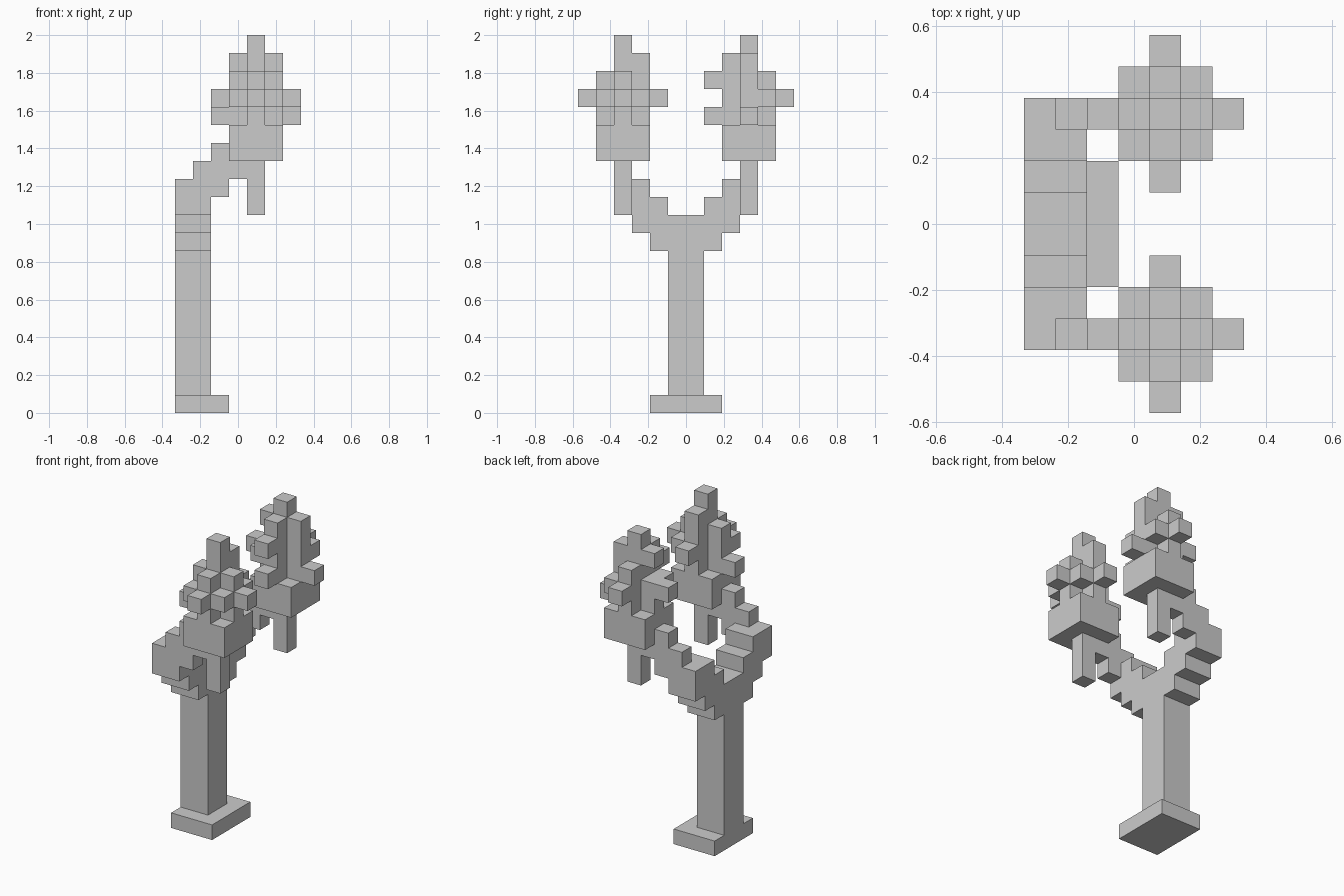
import bpy, bmesh
from mathutils import Vector

if "Cube" in bpy.data.objects:
    bpy.data.objects.remove(bpy.data.objects["Cube"])

# One block is 1/21 of the height; cells are (i, j, k) on a 7 x 12 x 21 grid
S = 2 / 21
parts = {}


def box(part, x, y, z):
    """Fill inclusive cell ranges of a part."""
    cells = parts.setdefault(part, set())
    for i in range(x[0], x[1] + 1):
        for j in range(y[0], y[1] + 1):
            for k in range(z[0], z[1] + 1):
                cells.add((i, j, k))


# Foot and trunk
box("foot", (0, 2), (4, 7), (0, 0))
box("trunk", (0, 1), (5, 6), (1, 8))
box("trunk", (0, 1), (4, 7), (9, 9))
box("trunk", (0, 1), (3, 8), (10, 10))

# Stepped branches, mirrored front to back
branch = [((0, 1), (2, 4), (11, 11)), ((0, 1), (2, 3), (12, 12)),
          ((2, 2), (2, 2), (12, 12)), ((1, 3), (2, 2), (13, 13)),
          ((2, 2), (2, 2), (14, 14))]
for x, y, z in branch:
    box("front_branch", x, y, z)
    box("back_branch", x, (11 - y[1], 11 - y[0]), z)


def crown(part, cy, columns, tips):
    """Stem, block of foliage, side columns and single-block tips."""
    box(part, (4, 4), (cy, cy), (11, 20))
    box(part, (3, 5), (cy - 1, cy + 1), (14, 15))
    for (dx, dy), top in columns.items():
        box(part, (4 + dx,) * 2, (cy + dy,) * 2, (16, top))
    for dx, dy, k in tips:
        box(part, (4 + dx,) * 2, (cy + dy,) * 2, (k, k))


crown("front_crown", 2,
      {(0, -1): 18, (1, 0): 18, (0, 1): 19, (-1, 0): 18},
      [(0, -2, 17), (0, 2, 17), (2, 0, 17), (-2, 0, 16),
       (-1, -1, 17), (1, -1, 17), (1, 1, 17)])
crown("back_crown", 9,
      {(0, -1): 19, (1, 0): 19, (0, 1): 18, (-1, 0): 17},
      [(0, -2, 16), (0, -2, 18), (0, 2, 17), (2, 0, 16), (-2, 0, 17),
       (-1, 0, 19), (-1, -1, 17), (1, 1, 17)])

# Skin each part with only the outward faces, then merge flat regions
filled = set().union(*parts.values())
for name, cells in parts.items():
    bm = bmesh.new()
    for cell in sorted(cells):
        for axis in range(3):
            for side in (0, 1):
                near = list(cell)
                near[axis] += 2 * side - 1
                if tuple(near) in filled:
                    continue
                u, v = (axis + 1) % 3, (axis + 2) % 3
                corners = []
                for a, b in ((0, 0), (1, 0), (1, 1), (0, 1)):
                    p = Vector(cell)
                    p[axis] += side
                    p[u] += a
                    p[v] += b
                    corners.append(bm.verts.new((p - Vector((3.5, 6, 0))) * S))
                bm.faces.new(corners if side else corners[::-1])
    bmesh.ops.remove_doubles(bm, verts=bm.verts, dist=1e-4)
    bmesh.ops.dissolve_limit(bm, angle_limit=0.01, verts=bm.verts, edges=bm.edges)
    mesh = bpy.data.meshes.new(name)
    bm.to_mesh(mesh)
    bm.free()
    bpy.context.collection.objects.link(bpy.data.objects.new(name, mesh))
